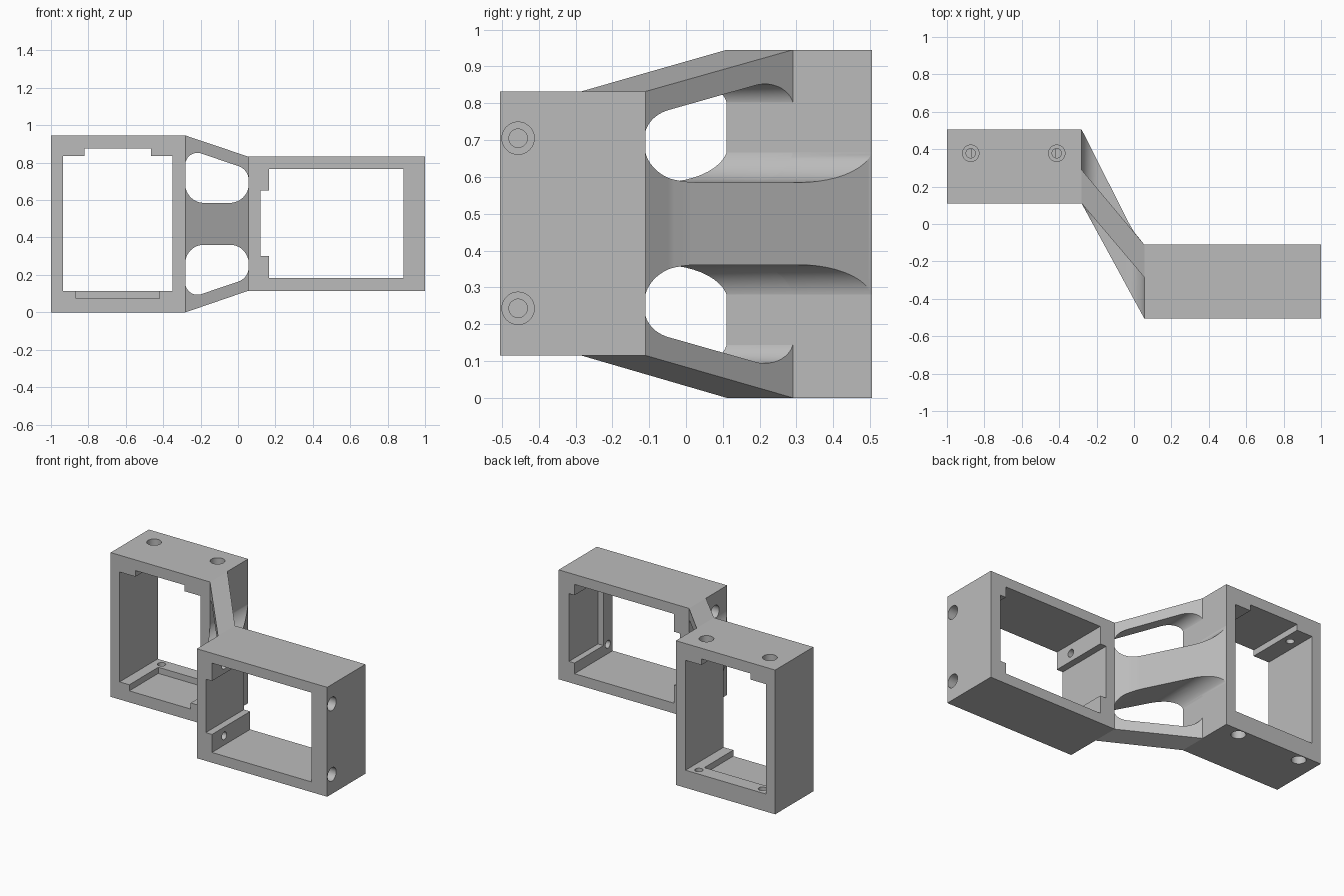
import bpy, bmesh, math
from mathutils import Vector

if "Cube" in bpy.data.objects:
    bpy.data.objects.remove(bpy.data.objects["Cube"], do_unlink=True)

grey = bpy.data.materials.new("plain_grey")
grey.use_nodes = True
colour = (0.5, 0.5, 0.5, 1)
grey.diffuse_color = colour
grey.node_tree.nodes["Principled BSDF"].inputs["Base Color"].default_value = colour

MID_Z = 0.473              # height of the mirror plane of both frames
LEFT, RIGHT = -0.28, 0.055  # faces joined by the link


def finish(bm, name):
    bmesh.ops.recalc_face_normals(bm, faces=bm.faces)
    mesh = bpy.data.meshes.new(name)
    bm.to_mesh(mesh)
    bm.free()
    obj = bpy.data.objects.new(name, mesh)
    bpy.context.collection.objects.link(obj)
    mesh.materials.append(grey)
    return obj


def prism(name, outline, axis, lo, hi):
    """Extrude a closed outline along y (outline in x, z) or z (outline in x, y)."""
    bm = bmesh.new()
    place = (lambda a, b: (a, lo, b)) if axis == "y" else (lambda a, b: (a, b, lo))
    face = bm.faces.new([bm.verts.new(place(a, b)) for a, b in outline])
    move = Vector((0, hi - lo, 0) if axis == "y" else (0, 0, hi - lo))
    result = bmesh.ops.extrude_face_region(bm, geom=[face])
    verts = [v for v in result["geom"] if isinstance(v, bmesh.types.BMVert)]
    bmesh.ops.translate(bm, verts=verts, vec=move)
    return finish(bm, name)


def box(name, x, y, z):
    return prism(name, [(x[0], z[0]), (x[1], z[0]), (x[1], z[1]), (x[0], z[1])], "y", *y)


def boolean(target, cutter, operation="DIFFERENCE"):
    cutter.hide_render = True
    mod = target.modifiers.new("cut", "BOOLEAN")
    mod.operation, mod.solver, mod.object = operation, "EXACT", cutter
    bpy.context.view_layer.objects.active = target
    bpy.ops.object.modifier_apply(modifier=mod.name)
    bpy.data.objects.remove(cutter, do_unlink=True)


def drill(target, point, inward):
    """Counterbored screw hole starting on an outer face."""
    way = Vector(inward)
    for radius, depth in ((0.025, 0.2), (0.044, 0.06)):
        bm = bmesh.new()
        bmesh.ops.create_cone(bm, cap_ends=True, segments=32, radius1=radius,
                              radius2=radius, depth=depth + 0.05)
        bm.transform(way.to_track_quat("Z", "Y").to_matrix().to_4x4())
        bmesh.ops.translate(bm, verts=bm.verts, vec=Vector(point) + way * (depth - 0.05) / 2)
        boolean(target, finish(bm, "drill_cutter"))


def rounded(corners, radii, steps=12):
    """Outline with a circular fillet at each corner."""
    points = []
    for i, (corner, radius) in enumerate(zip(corners, radii)):
        c = Vector(corner)
        u = (Vector(corners[i - 1]) - c).normalized()
        v = (Vector(corners[(i + 1) % len(corners)]) - c).normalized()
        half = u.angle(v) / 2
        reach, w = radius / math.tan(half), math.sin(half)
        for k in range(steps + 1):
            t = k / steps
            a, b, d = (1 - t) ** 2, 2 * t * (1 - t) * w, t * t
            points.append(((c + u * reach) * a + c * b + (c + v * reach) * d) / (a + b + d))
    return [tuple(p) for p in points]


# Tall frame: stepped opening, floor pocket, screw holes
tall = box("tall_frame", (-1, LEFT), (0.11, 0.505), (0, 0.945))
boolean(tall, prism("opening_cutter", [
    (-0.935, 0.115), (-0.35, 0.115), (-0.35, 0.835), (-0.465, 0.835),
    (-0.465, 0.875), (-0.82, 0.875), (-0.82, 0.835), (-0.935, 0.835)], "y", 0, 0.6))
boolean(tall, box("pocket_cutter", (-0.865, -0.42), (0, 0.41), (0.075, 0.2)))
for x in (-0.873, -0.413):
    drill(tall, (x, 0.378, 0.945), (0, 0, -1))
    drill(tall, (x, 0.456, 0), (0, 0, 1))

# Wide frame: the same layout turned on its side
wide = box("wide_frame", (RIGHT, 1), (-0.505, -0.11), (0.115, 0.832))
boolean(wide, prism("opening_cutter", [
    (0.165, 0.182), (0.885, 0.182), (0.885, 0.767), (0.165, 0.767),
    (0.165, 0.65), (0.12, 0.65), (0.12, 0.3), (0.165, 0.3)], "y", -0.6, 0))
boolean(wide, box("pocket_cutter", (0.8, 0.925), (-0.41, 0), (0.252, 0.696)))
for z in (0.243, 0.705):
    drill(wide, (1, -0.456, z), (-1, 0, 0))
    drill(wide, (RIGHT, -0.378, z), (1, 0, 0))

# Slanted link between the frames, tapering in height
link = prism("slanted_link", [(LEFT, 0.11), (RIGHT, -0.285), (RIGHT, -0.11), (LEFT, 0.29)],
             "z", -0.1, 1.1)
boolean(link, prism("taper", [(LEFT, 0), (RIGHT, 0.115), (RIGHT, 0.832), (LEFT, 0.945)],
                    "y", -1, 1), "INTERSECT")

# Central web that flares out to the full depth of both frames
web = prism("central_web", [(LEFT, 0.11), (RIGHT, -0.505), (RIGHT, -0.11), (0, -0.042),
                            (-0.03, 0.01), (LEFT, 0.505)], "z", MID_Z - 0.205, MID_Z + 0.205)

# Rounded windows above and below the web
window = rounded([(LEFT - 0.002, 0.585), (RIGHT + 0.002, 0.585),
                  (RIGHT + 0.002, 0.763), (LEFT - 0.002, 0.878)], (0.1, 0.1, 0.08, 0.065))
for part in (link, web):
    for outline in (window, [(x, 2 * MID_Z - z) for x, z in window]):
        boolean(part, prism("window_cutter", outline, "y", -1, 1))

# Smooth the bores and fillets, keep the edges sharp
bpy.ops.object.select_all(action="DESELECT")
for part in (tall, wide, link, web):
    part.select_set(True)
bpy.context.view_layer.objects.active = tall
bpy.ops.object.shade_smooth_by_angle(angle=math.radians(30))
